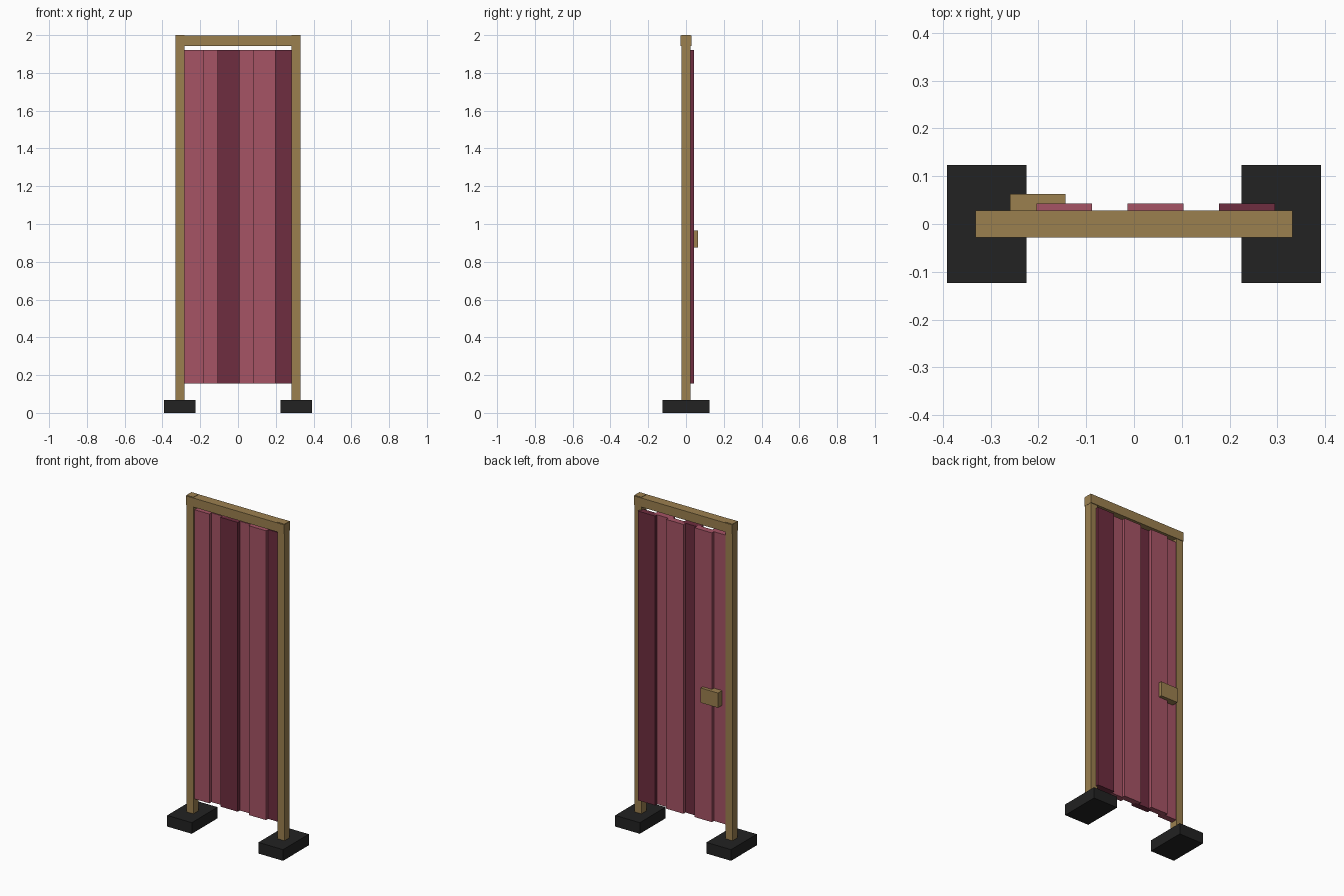
import bpy

if "Cube" in bpy.data.objects:
    bpy.data.objects.remove(bpy.data.objects["Cube"])


def material(name, rgb):
    m = bpy.data.materials.new(name)
    m.diffuse_color = (*rgb, 1)
    m.use_nodes = True
    m.node_tree.nodes["Principled BSDF"].inputs["Base Color"].default_value = m.diffuse_color
    return m


wood = material("tan wood", (0.33, 0.215, 0.078))
rose = material("rose", (0.38, 0.087, 0.13))
wine = material("dark wine", (0.156, 0.026, 0.05))
black = material("black", (0.016, 0.016, 0.016))


def box(name, x, y, z, mat):
    """Axis-aligned box from (low, high) ranges."""
    bpy.ops.mesh.primitive_cube_add(size=1, location=[sum(r) / 2 for r in (x, y, z)])
    ob = bpy.context.object
    ob.name = name
    ob.scale = [r[1] - r[0] for r in (x, y, z)]
    bpy.ops.object.transform_apply(location=False, rotation=False, scale=True)
    ob.data.materials.append(mat)
    return ob


# Feet and posts on both sides
for side, s in (("left", -1), ("right", 1)):
    box(side + "_foot", sorted((s * 0.225, s * 0.391)), (-0.124, 0.124), (0, 0.068), black)
    box(side + "_post", sorted((s * 0.284, s * 0.331)), (-0.0245, 0.0245), (0.001, 2.0), wood)

# Top rail wraps the posts
box("top_rail", (-0.332, 0.332), (-0.0285, 0.0285), (1.942, 1.997), wood)

# Overlapping slats, alternately set forward and back
for i, mat in enumerate((rose, rose, wine, rose, rose, wine)):
    cx = -0.242 + 0.0957 * i
    y = 0.006 if i % 2 else -0.014
    box(f"slat_{i + 1}", (cx - 0.0583, cx + 0.0583), (y, y + 0.037), (0.155, 1.92), mat)

# Handle block on the back
box("handle", (-0.26, -0.143), (0.022, 0.063), (0.875, 0.965), wood)
